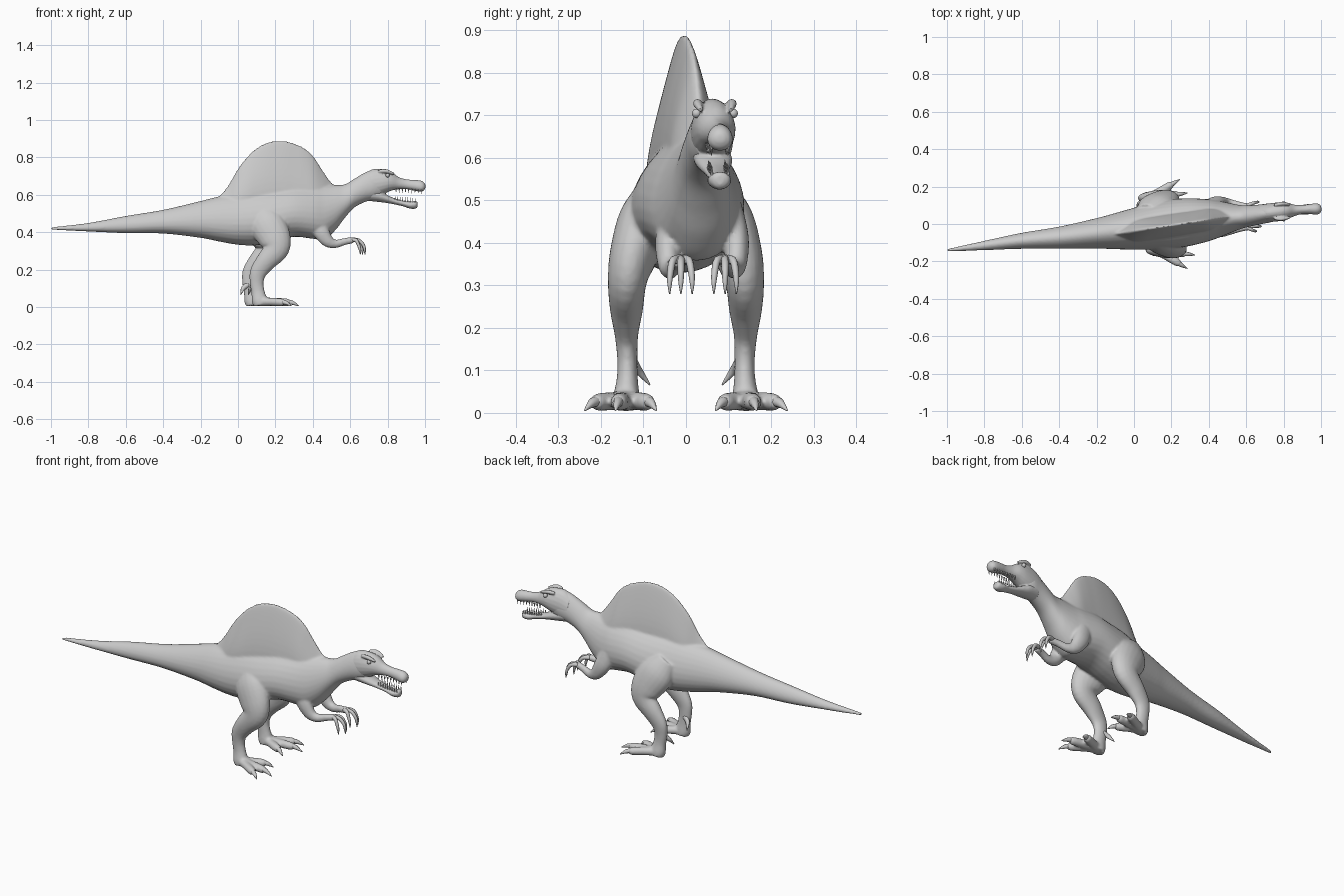
import bpy, bmesh, math
from mathutils import Vector

if "Cube" in bpy.data.objects:
    bpy.data.objects.remove(bpy.data.objects["Cube"])

hide = bpy.data.materials.new("grey_hide")
hide.diffuse_color = (0.6, 0.6, 0.6, 1)
hide.use_nodes = True
hide.node_tree.nodes["Principled BSDF"].inputs["Base Color"].default_value = hide.diffuse_color


def spline(pts, steps=5):
    """Catmull-Rom through tuples of any length."""
    p = [pts[0]] + list(pts) + [pts[-1]]
    out = []
    for i in range(1, len(p) - 2):
        for s in range(steps):
            t = s / steps
            out.append([0.5 * (2 * b + (c - a) * t + (2 * a - 5 * b + 4 * c - d) * t * t
                               + (3 * b - a - 3 * c + d) * t ** 3)
                        for a, b, c, d in zip(*p[i - 1:i + 3])])
    return out + [list(pts[-1])]


def skin(name, rings):
    """Closed smooth mesh through a list of rings."""
    bm = bmesh.new()
    vs = [[bm.verts.new(v) for v in r] for r in rings]
    n = len(vs[0])
    for a, b in zip(vs, vs[1:]):
        for i in range(n):
            bm.faces.new((a[i], a[(i + 1) % n], b[(i + 1) % n], b[i]))
    bm.faces.new(vs[0])
    bm.faces.new(vs[-1])
    bmesh.ops.recalc_face_normals(bm, faces=bm.faces)
    for f in bm.faces:
        f.smooth = True
    me = bpy.data.meshes.new(name)
    bm.to_mesh(me)
    bm.free()
    me.materials.append(hide)
    ob = bpy.data.objects.new(name, me)
    bpy.context.collection.objects.link(ob)
    return ob


def loft(name, stations, k=0.2, n=28):
    """Stations along x: (x, centre y, half width, bottom z, top z); k narrows the top."""
    rings = []
    for x, y, w, zb, zt in spline(stations):
        ring = []
        for i in range(n):
            a = math.tau * i / n
            ring.append((x, y + w * math.cos(a) * (1 - k * math.sin(a)),
                         zb + (zt - zb) * (1 + math.sin(a)) / 2))
        rings.append(ring)
    return skin(name, rings)


def tube(name, pts, n=14, steps=5):
    """Limb through (x, y, z, in-plane radius, side radius)."""
    c = spline(pts, steps)
    rings = []
    for i, p in enumerate(c):
        t = (Vector(c[min(i + 1, len(c) - 1)][:3]) - Vector(c[max(i - 1, 0)][:3])).normalized()
        nrm = t.cross(Vector((0, 1, 0))).normalized()
        side = nrm.cross(t)
        rings.append([Vector(p[:3]) + nrm * p[3] * math.cos(math.tau * j / n)
                      + side * p[4] * math.sin(math.tau * j / n) for j in range(n)])
    return skin(name, rings)


def fuse(name, parts, voxel):
    """Join overlapping parts into one continuous hide."""
    bpy.ops.object.select_all(action='DESELECT')
    for p in parts:
        p.select_set(True)
    bpy.context.view_layer.objects.active = parts[0]
    bpy.ops.object.join()
    ob = bpy.context.view_layer.objects.active
    ob.name = name
    m = ob.modifiers.new("merge", 'REMESH')
    m.mode, m.voxel_size, m.use_smooth_shade = 'VOXEL', voxel, True
    s = ob.modifiers.new("soften", 'SMOOTH')
    s.factor, s.iterations = 0.5, 5
    return ob


# torso, tail and neck
parts = [loft("torso", [
    (-1, -.14, .007, .413, .427), (-.8, -.115, .025, .404, .45), (-.6, -.09, .042, .395, .487),
    (-.4, -.073, .058, .393, .52), (-.2, -.05, .08, .37, .567), (-.1, -.038, .095, .35, .592),
    (0, -.025, .11, .333, .61), (.1, -.01, .125, .33, .63), (.2, 0, .13, .35, .64),
    (.3, .01, .125, .375, .65), (.4, .02, .11, .365, .65), (.46, .026, .095, .36, .65),
    (.52, .032, .077, .41, .652), (.57, .037, .063, .475, .656), (.62, .043, .056, .53, .685),
    (.68, .052, .052, .562, .72), (.73, .06, .05, .575, .737), (.77, .064, .04, .59, .73)])]

# tall back sail, thick at the base and thin at the rim
sail_top = [(-.13, .57), (-.09, .605), (-.05, .655), (0, .74), (.05, .805), (.1, .85), (.15, .878),
            (.2, .889), (.25, .889), (.3, .875), (.35, .853), (.4, .81), (.45, .735), (.5, .665), (.54, .645)]
parts.append(loft("sail", [(x, -.045 + (x + .05) * .15, .025 + .03 * min(1, (z - .57) / .2),
                            .45 + .03 * max(0, (x - .3) / .2), z) for x, z in sail_top], k=0.6, n=40))

# skull and lower jaw
head = [loft("skull", [
    (.67, .055, .046, .585, .708), (.72, .06, .05, .585, .737), (.78, .066, .05, .605, .736),
    (.82, .07, .044, .622, .722), (.86, .073, .03, .63, .695), (.90, .077, .024, .63, .683),
    (.94, .08, .027, .623, .68), (.975, .08, .03, .616, .677), (.993, .08, .024, .622, .668),
    (1.002, .08, .01, .637, .655)], k=.1, n=20),
    loft("lower_jaw", [
        (.69, .058, .043, .568, .64), (.75, .064, .045, .562, .622), (.79, .067, .038, .557, .603),
        (.83, .071, .029, .55, .584), (.88, .075, .024, .539, .569), (.92, .078, .028, .526, .563),
        (.95, .08, .024, .526, .567), (.96, .08, .01, .536, .56)], k=-.1, n=20)]

for s in (-1, 1):
    side = "near" if s < 0 else "far"
    dx = 0 if s < 0 else -.04
    # brow ridge, eye and teeth
    head.append(tube("brow_" + side, [(.75, .065 + s * .035, .725, .008, .008),
                                      (.79, .068 + s * .041, .727, .011, .011),
                                      (.835, .07 + s * .035, .712, .006, .006)], n=10))
    bpy.ops.mesh.primitive_uv_sphere_add(segments=16, ring_count=10, radius=.011,
                                         location=(.80, .068 + s * .043, .704))
    eye = bpy.context.object
    eye.name = "eye_" + side
    eye.data.materials.append(hide)
    bpy.ops.object.shade_smooth()
    for i in range(9):
        u = i / 8
        x = .845 + .135 * u
        bpy.ops.mesh.primitive_cone_add(vertices=6, radius1=.0045, radius2=0, depth=.026, rotation=(math.pi, 0, 0),
                                        location=(x, .072 + .008 * u + s * (.02 + .003 * math.cos(5 * u)), .621 - .004 * u))
        bpy.context.object.name = "upper_tooth_" + side
        bpy.context.object.data.materials.append(hide)
        x = .84 + .108 * u
        bpy.ops.mesh.primitive_cone_add(vertices=6, radius1=.004, radius2=0, depth=.024,
                                        location=(x, .072 + .008 * u + s * .019, .584 - .013 * u))
        bpy.context.object.name = "lower_tooth_" + side
        bpy.context.object.data.materials.append(hide)

    # hind leg from hip to sole
    leg = [(.11, .065, .52, .06, .045), (.15, .098, .45, .095, .06), (.195, .124, .37, .088, .056),
           (.205, .138, .31, .068, .046), (.15, .14, .245, .054, .039), (.108, .14, .185, .045, .028),
           (.1, .138, .13, .037, .024), (.107, .138, .08, .036, .025), (.115, .14, .035, .042, .032),
           (.12, .14, .01, .036, .032)]
    parts.append(tube("leg_" + side, [(x + dx, s * y, z, a, b) for x, y, z, a, b in leg], n=20))
    # three toes with claws
    for tx, ty in ((.32, .165), (.28, .235), (.265, .072)):
        def along(u, z, r):
            return (.12 + (tx - .12) * u + dx, s * (.14 + (ty - .14) * u), z, r, r)
        parts.append(tube("toe_" + side, [along(0, .03, .027), along(.3, .028, .022), along(.5, .027, .022),
                                          along(.72, .025, .02), along(.8, .022, .012)], n=12))
        tube("toe_claw_" + side, [along(.68, .028, .014), along(.85, .023, .011), along(1.03, .006, .002)], n=8)
    # raised hind claw
    tube("hind_claw_" + side, [(.095 + dx, s * .125, .12, .014, .012), (.068 + dx, s * .112, .1, .012, .01),
                               (.055 + dx, s * .085, .066, .002, .002)], n=8)

    # fore arm from shoulder to wrist
    arm = [(.41, .065, .48, .05, .03), (.44, .08, .41, .045, .03), (.478, .08, .355, .034, .026),
           (.52, .074, .338, .023, .02), (.57, .063, .35, .019, .017), (.615, .052, .358, .017, .019)]
    parts.append(tube("arm_" + side, [(x, .038 + s * y, z, a, b) for x, y, z, a, b in arm], n=16))
    # three hooked fingers
    for off, ex in ((-.024, -.02), (0, .005), (.024, -.008)):
        y = .04 + s * .052
        tube("finger_" + side, [(.605, y + off * .3, .36, .012, .011), (.64 + ex * .5, y + off * .8, .357, .01, .009),
                                (.663 + ex, y + off, .335, .009, .008), (.672 + ex, y + off * 1.1, .308, .007, .006),
                                (.674 + ex, y + off * 1.1, .28, .0015, .0015)], n=8)

fuse("body", parts, .0065)
fuse("head", head, .004)
